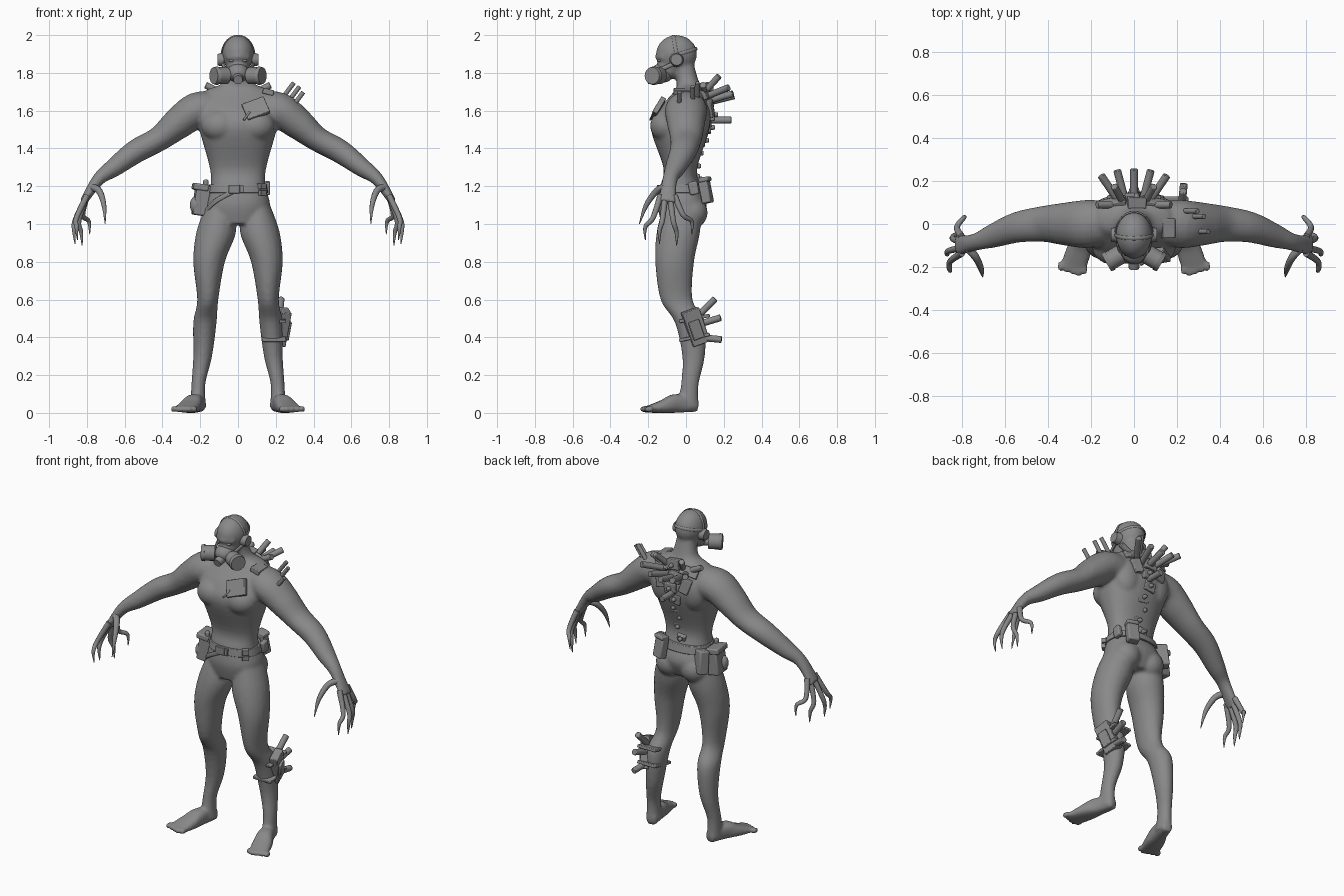
import bpy, bmesh
from math import sin, cos, pi, copysign
from mathutils import Vector, Matrix, Euler

old = bpy.data.objects.get("Cube")
if old:
    bpy.data.objects.remove(old, do_unlink=True)

grey = bpy.data.materials.new("plain grey")
grey.use_nodes = True
grey.diffuse_color = (.25, .25, .25, 1)
grey.node_tree.nodes["Principled BSDF"].inputs["Base Color"].default_value = grey.diffuse_color

ACROSS, DEPTH, UP = Vector((1, 0, 0)), Vector((0, 1, 0)), Vector((0, 0, 1))
SIDES = {"left": 1, "right": -1}


def spline(points, steps):
    """Smooth resampling of rings (x, y, z, width, depth)."""
    last = len(points) - 1
    resampled = []
    for i in range(last):
        before, start, end, after = (points[max(0, min(last, i + k))] for k in (-1, 0, 1, 2))
        for step in range(steps):
            t = step / steps
            resampled.append([
                q + t / 2 * (r - p + t * (2 * p - 5 * q + 4 * r - e + t * (3 * (q - r) + e - p)))
                for p, q, r, e in zip(before, start, end, after)])
    return resampled + [list(points[last])]


def limb(bm, points, ref=ACROSS, level=False, power=2, sides=20, steps=5, mirror=1):
    """Closed loft through elliptical rings, level or square to the path."""
    # A ring with a single radius is round
    points = [(p[0] * mirror, *p[1:], *p[3:][:5 - len(p)]) for p in points]
    rings = spline(points, steps)
    centres = [Vector(ring[:3]) for ring in rings]
    loops = []
    for i, (centre, ring) in enumerate(zip(centres, rings)):
        tangent = UP if level else (centres[min(i + 1, len(rings) - 1)] - centres[max(i - 1, 0)]).normalized()
        u = (ref - tangent * ref.dot(tangent)).normalized()
        v = tangent.cross(u)
        loop = []
        for k in range(sides):
            angle = 2 * pi * k / sides
            c, s = (copysign(abs(w) ** (2 / power), w) for w in (cos(angle), sin(angle)))
            loop.append(bm.verts.new(centre + u * ring[3] * c + v * ring[4] * s))
        loops.append(loop)
    for lower, upper in zip(loops, loops[1:]):
        for k in range(sides):
            bm.faces.new((lower[k - 1], lower[k], upper[k], upper[k - 1]))
    bm.faces.new(loops[0])
    bm.faces.new(loops[-1])


def ball(bm, centre, size):
    matrix = Matrix.Translation(centre) @ Matrix.Diagonal((*size, 1))
    bmesh.ops.create_uvsphere(bm, u_segments=24, v_segments=14, radius=1, matrix=matrix)


def box(bm, centre, size, turn=(0, 0, 0)):
    matrix = Matrix.Translation(centre) @ Euler(turn).to_matrix().to_4x4() @ Matrix.Diagonal((*size, 1))
    bmesh.ops.create_cube(bm, size=1, matrix=matrix)


def rod(bm, start, direction, length, radius, taper=1):
    direction = Vector(direction).normalized()
    matrix = Matrix.Translation(Vector(start) + direction * length / 2)
    matrix = matrix @ direction.to_track_quat('Z', 'Y').to_matrix().to_4x4()
    bmesh.ops.create_cone(bm, cap_ends=True, segments=16, radius1=radius, radius2=radius * taper,
                          depth=length, matrix=matrix)


def finish(name, bm, bevel=0):
    bmesh.ops.recalc_face_normals(bm, faces=bm.faces[:])
    mesh = bpy.data.meshes.new(name)
    bm.to_mesh(mesh)
    bm.free()
    mesh.materials.append(grey)
    part = bpy.data.objects.new(name, mesh)
    bpy.context.collection.objects.link(part)
    bpy.ops.object.select_all(action='DESELECT')
    part.select_set(True)
    bpy.context.view_layer.objects.active = part
    bpy.ops.object.shade_smooth_by_angle(angle=.8)
    if bevel:
        modifier = part.modifiers.new("soft edges", 'BEVEL')
        modifier.width, modifier.segments, modifier.limit_method = bevel, 2, 'ANGLE'
    return part


# Torso and neck rings
crotch = (0, -.03, 1, .14, .1)
hips = (0, -.02, 1.1, .17, .13)
waist = (0, -.03, 1.2, .145, .105)
ribs = (0, -.03, 1.3, .15, .09)
chest = (0, -.03, 1.5, .205, .155)
armpits = (0, -.01, 1.6, .22, .14)
shoulders = (0, .02, 1.7, .18, .085)
neck = (0, .01, 1.75, .08, .06)
nape = (0, -.02, 1.87, .055)

# Leg rings, from hip to sole
groin = (.1, -.02, 1.1, .07, .1)
thigh = (.115, -.04, .96, .105, .115)
lower_thigh = (.153, -.06, .8, .084, .103)
knee = (.16, -.05, .6, .056, .085)
calf = (.175, .02, .48, .062, .08)
lower_calf = (.187, .04, .3, .05, .06)
ankle = (.21, .02, .15, .037, .047)
sole = (.21, .01, .03, .042, .058)

# Foot rings, from heel to toes
heel = (.2, .06, .035, .03)
arch = (.23, -.05, .05, .046, .05)
instep = (.255, -.12, .034, .058, .036)
toe_line = (.285, -.21, .018, .06, .016)

# Arm rings, from shoulder to palm
collar = (.12, .01, 1.6, .1)
shoulder = (.22, 0, 1.6, .112, .096)
biceps = (.32, 0, 1.53, .1, .084)
elbow = (.42, 0, 1.45, .084, .066)
forearm = (.54, -.015, 1.385, .072, .063)
lower_arm = (.655, -.055, 1.3, .056, .05)
wrist = (.74, -.085, 1.235, .04, .034)
palm = (.82, -.1, 1.115, .05, .02)

# Body, fused into one skin
body = bmesh.new()
limb(body, [crotch, hips, waist, ribs, chest, armpits, shoulders, neck, nape], level=True, power=2.3, sides=32)
ball(body, (0, -.05, 1.9), (.084, .109, .1))
ball(body, (0, -.09, 1.83), (.06, .068, .065))
limb(body, [(-.06, -.12, 1.88, .012), (0, -.15, 1.885, .015), (.06, -.12, 1.88, .012)], ref=UP)
for s in SIDES.values():
    limb(body, [groin, thigh, lower_thigh, knee, calf, lower_calf, ankle, sole], level=True, mirror=s)
    limb(body, [collar, shoulder, biceps, elbow, forearm, lower_arm, wrist, palm], ref=DEPTH, mirror=s)
    limb(body, [heel, arch, instep, toe_line], power=2.6, mirror=s)
    buttock, breast, blade = (s * .085, .03, 1.06), (s * .095, -.105, 1.52), (s * .1, .06, 1.56)
    ball(body, buttock, (.085, .085, .085))
    ball(body, breast, (.1, .085, .085))
    ball(body, blade, (.09, .07, .12))
    for toe in range(5):
        ball(body, (s * (.23 + toe * .028), -.22 + abs(toe - 1) * .008, .02), (.014, .026, .018))
for vert in body.verts:
    vert.co.z = max(vert.co.z, 0)
skin = finish("body", body)
fuse = skin.modifiers.new("fuse", 'REMESH')
fuse.mode, fuse.voxel_size, fuse.use_smooth_shade = 'VOXEL', .01, True
soften = skin.modifiers.new("soften", 'SMOOTH')
soften.factor, soften.iterations = .5, 5

# Long clawed fingers, bent at the knuckles
claw_tips = [(.85, -.215, .915), (.863, -.14, .895), (.825, -.05, .885), (.785, .03, .945)]
for side, s in SIDES.items():
    fingers = bmesh.new()
    for i, (x, y, z) in enumerate(claw_tips):
        root = Vector((.8, -.135 + i * .025, 1.15))
        bend = root.lerp(Vector((x, y, z)), .5) + ACROSS * .03
        limb(fingers, [(*root, .017), (*bend, .014), (x + .005, y, z + .07, .011), (x, y, z, .002)],
             ref=DEPTH, sides=10, mirror=s)
    thumb = [(.775, -.11, 1.195, .02), (.735, -.155, 1.175, .018), (.71, -.21, 1.1, .013), (.703, -.247, 1, .002)]
    limb(fingers, thumb, ref=DEPTH, sides=10, mirror=s)
    finish(side + "_fingers", fingers)

# Breathing mask with side filters, ear cups and a front valve
mask = bmesh.new()
ball(mask, (0, -.125, 1.8), (.058, .062, .052))
rod(mask, (0, -.15, 1.78), (0, -1, -.3), .06, .03, taper=.8)
for s in SIDES.values():
    hub, outward = Vector((s * .06, -.14, 1.785)), Vector((s * .86, -.5, 0))
    rod(mask, hub - outward * .03, outward, .05, .025)
    rod(mask, hub, outward, .07, .045)
    rod(mask, hub + outward * .06, outward, .02, .05, taper=.9)
    rod(mask, (s * .075, -.05, 1.87), (s, 0, 0), .033, .038, taper=.8)
    ball(mask, (s * .032, -.14, 1.865), (.016, .01, .008))
    cheek, temple = (.06, -.15, 1.81, .012, .007), (.09, -.04, 1.86, .012, .007)
    limb(mask, [cheek, temple], ref=UP, sides=8, mirror=s)
finish("breathing_mask", mask)

# Head straps over the crown and round the back
straps = bmesh.new()
for tilt in (.15, -1.25):
    across = Vector((0, cos(tilt), sin(tilt)))
    arc = []
    for k in range(19):
        angle = pi * k / 18
        out = ACROSS * cos(angle) + ACROSS.cross(across) * sin(angle)
        arc.append((out.x * .087, out.y * .112 - .05, out.z * .104 + 1.895, .009, .004))
    limb(straps, arc, ref=across, sides=8, steps=1)
finish("head_straps", straps)

# Spine armour: stepped plates with studs, following the curve of the back
spine = bmesh.new()
for i in range(8):
    sway = (-1) ** i
    centre = Vector((sway * .012, .1 + .035 * sin(i * .8) - .005 * i, 1.715 - i * .068))
    box(spine, centre, (.085 - .004 * i, .05, .06), (.15 - .07 * i, sway * .12, 0))
    rod(spine, centre, DEPTH, .045, .016, taper=.7)
for s in SIDES.values():
    box(spine, (s * .09, .095, 1.69), (.11, .04, .055), (.5, s * .2, -s * .2))
    box(spine, (s * .085, .125, 1.61), (.06, .035, .09), (.1, s * .3, -s * .2))
finish("spine_plates", spine, bevel=.005)

# Tubes fanned out across the back
tubes = bmesh.new()
for angle in (-1, -.5, 0, .5, 1):
    x, y = sin(angle), cos(angle)
    rod(tubes, (x * .08, .1, 1.71 - y * .07), (x * .6, y + .2, .3), .16, .018)
for s in SIDES.values():
    rod(tubes, (s * .05, .1, 1.7), (s * .5, .9, 1), .12, .017)
    rod(tubes, (s * .1, .09, 1.7), (s, 0, .5), .08, .018)
rod(tubes, (0, .1, 1.55), DEPTH, .14, .018)
finish("back_tubes", tubes, bevel=.003)

# Left chest plate, shoulder patch and small vials
plate = bmesh.new()
box(plate, (.095, -.148, 1.61), (.125, .028, .1), (-.55, -.35, .12))
rod(plate, (.03, -.19, 1.55), (.6, .4, .8), .06, .006)
box(plate, (.16, -.02, 1.7), (.06, .09, .03), (0, .25, 0))
finish("chest_plate", plate, bevel=.004)

vials = bmesh.new()
for root in ((.23, .06, 1.66), (.26, .035, 1.64), (.28, -.035, 1.61)):
    rod(vials, root, (.6, 0, .8), .11, .012)
finish("shoulder_vials", vials, bevel=.002)

# Belt with buckle, front clips and a hanging strap
belt = bmesh.new()
limb(belt, [(0, -.022, 1.165, .16, .123), (0, -.024, 1.21, .152, .114)], level=True, power=2.3, sides=32, steps=1)
box(belt, (-.02, -.143, 1.185), (.06, .02, .045))
box(belt, (.02, -.14, 1.185), (.02, .025, .04))
for z in (1.165, 1.2):
    box(belt, (.125, -.105, z), (.04, .04, .03), (0, 0, .7))
buckle_end, dip, holster_end = (-.03, -.147, 1.17), (-.12, -.13, 1.12), (-.185, -.05, 1.05)
limb(belt, [(*point, .014, .005) for point in (buckle_end, dip, holster_end)], ref=UP, sides=8)
finish("belt", belt, bevel=.003)

# Holster on the right hip, pouches behind
pouches = bmesh.new()
box(pouches, (-.195, -.02, 1.125), (.075, .11, .16), (0, .15, .1))
box(pouches, (-.2, -.02, 1.195), (.08, .12, .035), (0, .15, .1))
box(pouches, (-.15, .06, 1.13), (.08, .06, .14), (.1, .1, -.5))
ball(pouches, (-.225, -.05, 1.1), (.03, .03, .045))
rod(pouches, (-.17, -.06, 1.17), UP, .065, .014)
box(pouches, (.1, .105, 1.175), (.07, .05, .13), (.2, 0, -.3))
box(pouches, (.1, .1, 1.235), (.075, .055, .025), (.2, 0, -.3))
box(pouches, (.155, .04, 1.19), (.03, .05, .07), (.2, 0, 0))
finish("belt_pouches", pouches, bevel=.008)

# Left calf pack with straps and three tubes
pack = bmesh.new()
tilt = (.35, .1, .25)
box(pack, (.235, .05, .455), (.05, .095, .19), tilt)
box(pack, (.262, .055, .44), (.02, .06, .1), tilt)
for z in (.4, .5):
    box(pack, (.19, .045, z), (.125, .165, .018), (.2, 0, 0))
for z, rise in ((.52, 1), (.47, .3), (.4, -.1)):
    rod(pack, (.22, .07, z), (.1, 1, rise), .12, .018)
finish("calf_pack", pack, bevel=.004)
